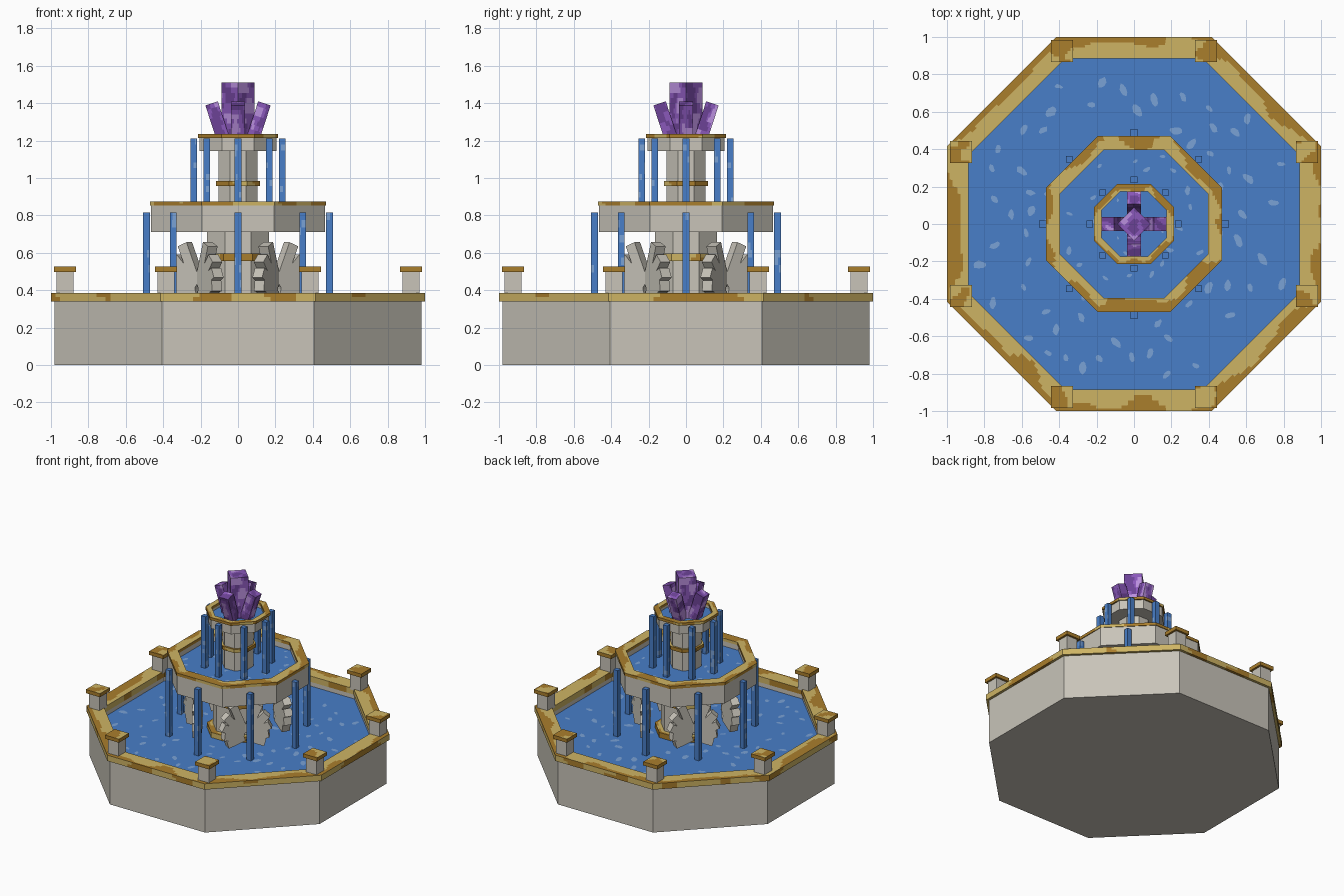
import bpy, bmesh, math, random
from mathutils import Matrix, Vector, noise

random.seed(4)
cube = bpy.data.objects.get("Cube")
if cube:
    bpy.data.objects.remove(cube)


def material(name, r, g, b):
    lin = [((c / 255 + 0.055) / 1.055) ** 2.4 for c in (r, g, b)] + [1]
    m = bpy.data.materials.new(name)
    m.use_nodes = True
    m.diffuse_color = lin
    m.node_tree.nodes["Principled BSDF"].inputs["Base Color"].default_value = lin
    return m


STONE = material("grey stone", 200, 196, 185)
GOLD = material("light gold", 206, 180, 100)
BRONZE = material("dark gold", 170, 126, 44)
BLUE = material("water blue", 72, 126, 200)
PALE = material("pale water blue", 122, 162, 214)
VIOLET = material("mid violet", 138, 88, 186)
DARK_VIOLET = material("dark violet", 108, 66, 150)
LILAC = material("light lilac", 186, 144, 222)


def finish(name, bm, mats, rule=None):
    bmesh.ops.recalc_face_normals(bm, faces=bm.faces)
    if rule:
        for f in bm.faces:
            f.material_index = rule(f.calc_center_median(), f.normal)
    me = bpy.data.meshes.new(name)
    bm.to_mesh(me)
    bm.free()
    for m in mats:
        me.materials.append(m)
    ob = bpy.data.objects.new(name, me)
    bpy.context.collection.objects.link(ob)
    return ob


def octagon_points(ap, z, n=1):
    """Points round an octagon with flat sides on the axes, n per side."""
    r = ap / math.cos(math.pi / 8)
    cs = [Vector((r * math.cos(math.pi * (k + .5) / 4), r * math.sin(math.pi * (k + .5) / 4), z))
          for k in range(9)]
    return [cs[k].lerp(cs[k + 1], i / n) for k in range(8) for i in range(n)]


def octagon(name, profile, mats, n=1, closed=False, rule=None):
    """Sweep an (apothem, z) profile round an octagon; open profiles get end caps."""
    bm = bmesh.new()
    rings = [[bm.verts.new(p) for p in octagon_points(a, z, n)] for a, z in profile]
    pairs = list(zip(rings, rings[1:]))
    if closed:
        pairs.append((rings[-1], rings[0]))
    else:
        bm.faces.new(rings[0])
        bm.faces.new(rings[-1])
    for a, b in pairs:
        for i in range(len(a)):
            j = (i + 1) % len(a)
            bm.faces.new((a[i], a[j], b[j], b[i]))
    return finish(name, bm, mats, rule)


def apothem(p):
    a = math.atan2(p.y, p.x)
    k = round(a / (math.pi / 4)) * math.pi / 4
    return p.x * math.cos(k) + p.y * math.sin(k)


def rim(name, inner, outer, z0, z1, n, strips, edge, side, freq):
    """Gold rim with a ragged dark border along its outer edge."""
    top = [(inner + (outer - inner) * i / strips, z1) for i in range(strips + 1)]
    profile = top + [(outer, (z0 + z1) / 2), (outer, z0), (inner, z0)]

    def rule(c, nrm):
        v = noise.noise(c * freq + Vector((3.3, 1.7, 5.1)))
        if nrm.z > .5:
            return int(outer - apothem(c) < edge * (.75 + 2.2 * v))
        return int(v < side)
    return octagon(name, profile, [GOLD, BRONZE], n, True, rule)


def box(name, size, matrix, mats, cuts=0, rule=None):
    bm = bmesh.new()
    bmesh.ops.create_cube(bm, size=1)
    if cuts:
        bmesh.ops.subdivide_edges(bm, edges=bm.edges[:], cuts=cuts, use_grid_fill=True)
    bmesh.ops.transform(bm, matrix=matrix @ Matrix.Diagonal((*size, 1)), verts=bm.verts)
    return finish(name, bm, mats, rule)


def ripples(name, ap, hole, z, count, size):
    """Scattered pale patches lying on a pool."""
    bm = bmesh.new()
    placed = []
    for _ in range(count * 20):
        p = Vector((random.uniform(-ap, ap), random.uniform(-ap, ap), z))
        if len(placed) >= count:
            break
        if apothem(p) > ap - size or apothem(p) < hole or any((p - q).length < size * 2.6 for q in placed):
            continue
        placed.append(p)
        spin, s = random.uniform(0, 6.28), size * random.uniform(.6, 1.1)
        vs = []
        for k in range(9):
            t = k * math.tau / 9
            x, y = s * math.cos(t) * random.uniform(.8, 1.1), s * .55 * math.sin(t) * random.uniform(.7, 1.2)
            vs.append(bm.verts.new(p + Matrix.Rotation(spin, 3, 'Z') @ Vector((x, y, 0))))
        bm.faces.new(vs)
    return finish(name, bm, [PALE])


# Main basin
octagon("basin", [(.98, 0), (.98, .345), (.89, .345), (.89, .28)], [STONE])
rim("basin_rim", .885, 1.0, .34, .385, 24, 8, .045, -.08, 5)
octagon("basin_water", [(.9, .29), (.9, .305)], [BLUE])
ripples("basin_ripples", .87, .24, .308, 80, .036)

# Corner posts with caps
for i, (x, y) in enumerate([(sx * a, sy * b) for a, b in ((.385, .925), (.925, .385))
                            for sx in (-1, 1) for sy in (-1, 1)]):
    box(f"post_{i}", (.09, .09, .13), Matrix.Translation((x, y, .44)), [STONE])
    box(f"post_cap_{i}", (.12, .12, .028), Matrix.Translation((x, y, .512)), [BRONZE, GOLD], 7,
        lambda c, n: int(n.z > .5 and noise.noise(c * 9) > -.02))

# Lower column with its bands
octagon("lower_column", [(.165, .29), (.165, .72)], [STONE])
rim("column_foot", .15, .205, .3, .345, 6, 3, .02, .1, 8)
rim("lower_column_band", .15, .19, .555, .597, 6, 3, .02, .1, 8)

# Fanned stone ornaments on the four diagonals, two wings each
for d in range(4):
    diag = math.pi / 4 + d * math.pi / 2
    hub = Vector((.28 * math.cos(diag), .28 * math.sin(diag), .40))
    for side in (-1, 1):
        turn = Matrix.Rotation(diag + side * math.radians(75), 4, 'Z')
        for j, (pitch, length) in enumerate([(-16, .15), (8, .17), (28, .20), (48, .23), (68, .265)]):
            m = (Matrix.Translation(hub) @ turn @ Matrix.Rotation(-math.radians(pitch), 4, 'Y')
                 @ Matrix.Translation((length * .56, 0, 0)))
            box(f"fan_{d}_{'left' if side > 0 else 'right'}_{j}", (length * .88, .06, .058), m, [STONE])

# Middle bowl
octagon("middle_bowl", [(.465, .71), (.465, .86), (.4, .86), (.4, .78)], [STONE])
rim("middle_rim", .395, .47, .853, .875, 14, 6, .045, .2, 7)
octagon("middle_water", [(.41, .79), (.41, .812)], [BLUE])
ripples("middle_ripples", .39, .12, .815, 22, .024)

# Upper column and band
octagon("upper_column", [(.103, .79), (.103, 1.16)], [STONE])
rim("upper_column_band", .09, .118, .958, .985, 5, 2, .02, .2, 8)

# Top bowl
octagon("top_bowl", [(.205, 1.145), (.205, 1.222), (.178, 1.222), (.178, 1.17)], [STONE])
rim("top_rim", .175, .215, 1.215, 1.235, 8, 4, .028, .2, 9)
octagon("top_water", [(.18, 1.175), (.18, 1.195)], [BLUE])
ripples("top_ripples", .17, .06, 1.198, 10, .014)

# Falling streams round each bowl
for tier, r, z0, z1 in (("lower", .489, .295, .815), ("upper", .236, .80, 1.21)):
    for k in range(8):
        a = k * math.pi / 4
        m = Matrix.Translation((r * math.cos(a), r * math.sin(a), (z0 + z1) / 2))
        box(f"{tier}_stream_{k}", (.036, .036, z1 - z0), m, [BLUE, PALE], 12,
            lambda c, n: int(abs(n.z) < .5 and noise.noise(c * 22) > .38))


# Crystal cluster
def crystal_rule(c, n):
    v = noise.noise(c * 17 + Vector((.4, .9, .2)))
    return 2 if v > .2 else (1 if v < -.12 else 0)


crystal = [VIOLET, DARK_VIOLET, LILAC]
box("central_crystal", (.126, .126, .33),
    Matrix.Translation((0, 0, 1.345)) @ Matrix.Rotation(math.pi / 4, 4, 'Z'), crystal, 11, crystal_rule)
for k in range(4):
    m = (Matrix.Rotation(k * math.pi / 2, 4, 'Z') @ Matrix.Translation((.07, 0, 1.18))
         @ Matrix.Rotation(math.radians(18), 4, 'Y') @ Matrix.Translation((0, 0, .115)))
    box(f"side_crystal_{k}", (.07, .075, .23), m, crystal, 8, crystal_rule)
